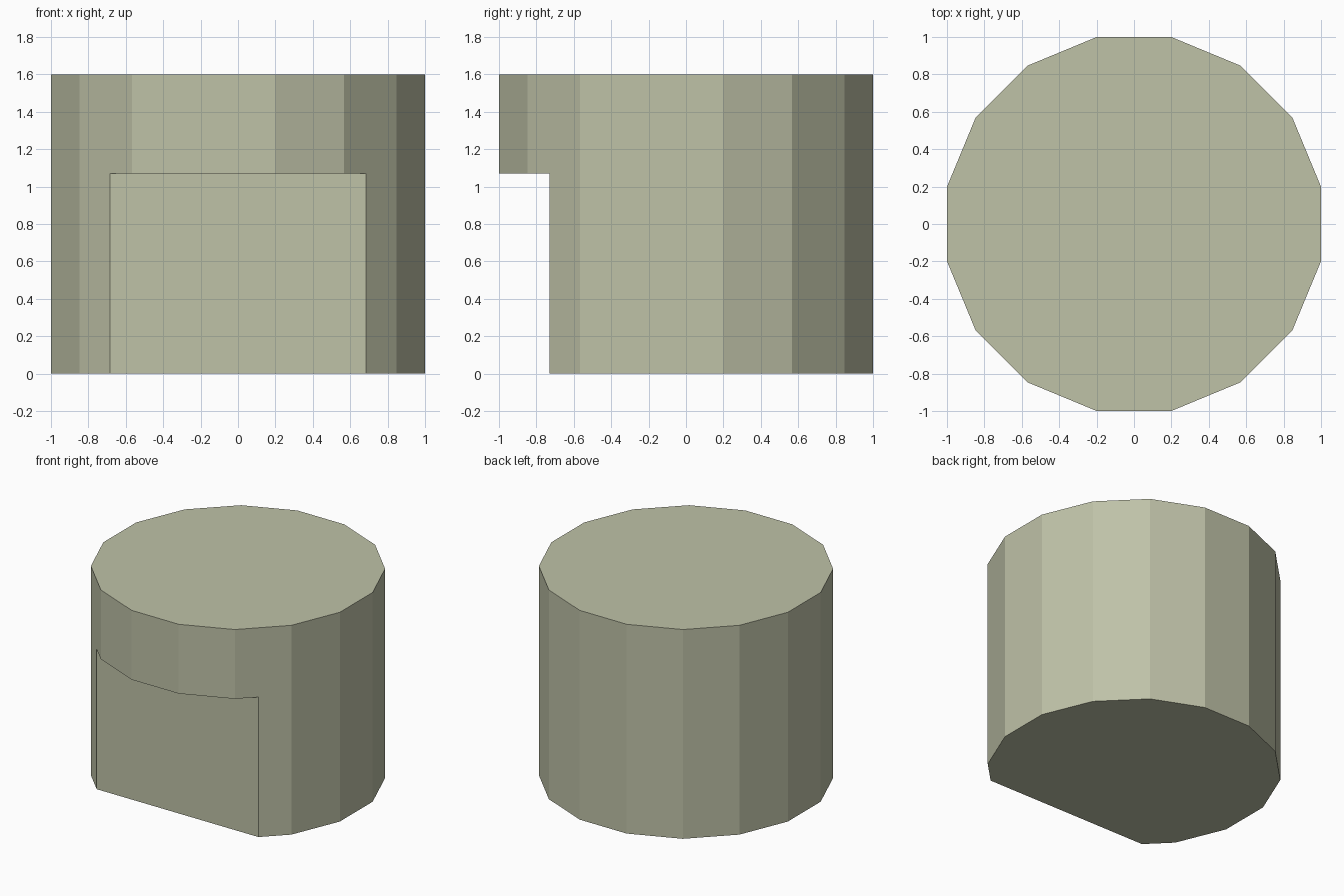
import bpy
import math

if "Cube" in bpy.data.objects:
    bpy.data.objects.remove(bpy.data.objects["Cube"])

SIDES, HEIGHT = 16, 1.6
FLAT_Y, LEDGE_Z = -0.73, 1.07

# Sixteen-sided drum, turned so flat facets face the four axes
bpy.ops.mesh.primitive_cylinder_add(
    vertices=SIDES, radius=1 / math.cos(math.pi / SIDES), depth=HEIGHT,
    location=(0, 0, HEIGHT / 2), rotation=(0, 0, math.pi / SIDES))
drum = bpy.context.object
drum.name = "drum"
bpy.ops.object.transform_apply(location=True, rotation=True, scale=True)

# Box that cuts the flat front recess below the overhanging rim
bpy.ops.mesh.primitive_cube_add(size=1, location=(0, FLAT_Y - 0.5, LEDGE_Z - 1))
cutter = bpy.context.object
cutter.name = "front_recess_cutter"
cutter.scale = (3, 1, 2)
bpy.ops.object.transform_apply(location=True, rotation=True, scale=True)

# Apply the cut, then remove the cutter
cut = drum.modifiers.new("front_recess", 'BOOLEAN')
cut.operation = 'DIFFERENCE'
cut.solver = 'EXACT'
cut.object = cutter
bpy.context.view_layer.objects.active = drum
bpy.ops.object.modifier_apply(modifier=cut.name)
bpy.data.objects.remove(cutter, do_unlink=True)

# Faint warm grey-green colour
mat = bpy.data.materials.new("sage")
mat.diffuse_color = (0.52, 0.54, 0.39, 1)
mat.use_nodes = True
mat.node_tree.nodes["Principled BSDF"].inputs["Base Color"].default_value = mat.diffuse_color
drum.data.materials.clear()
drum.data.materials.append(mat)
for face in drum.data.polygons:
    face.material_index = 0
